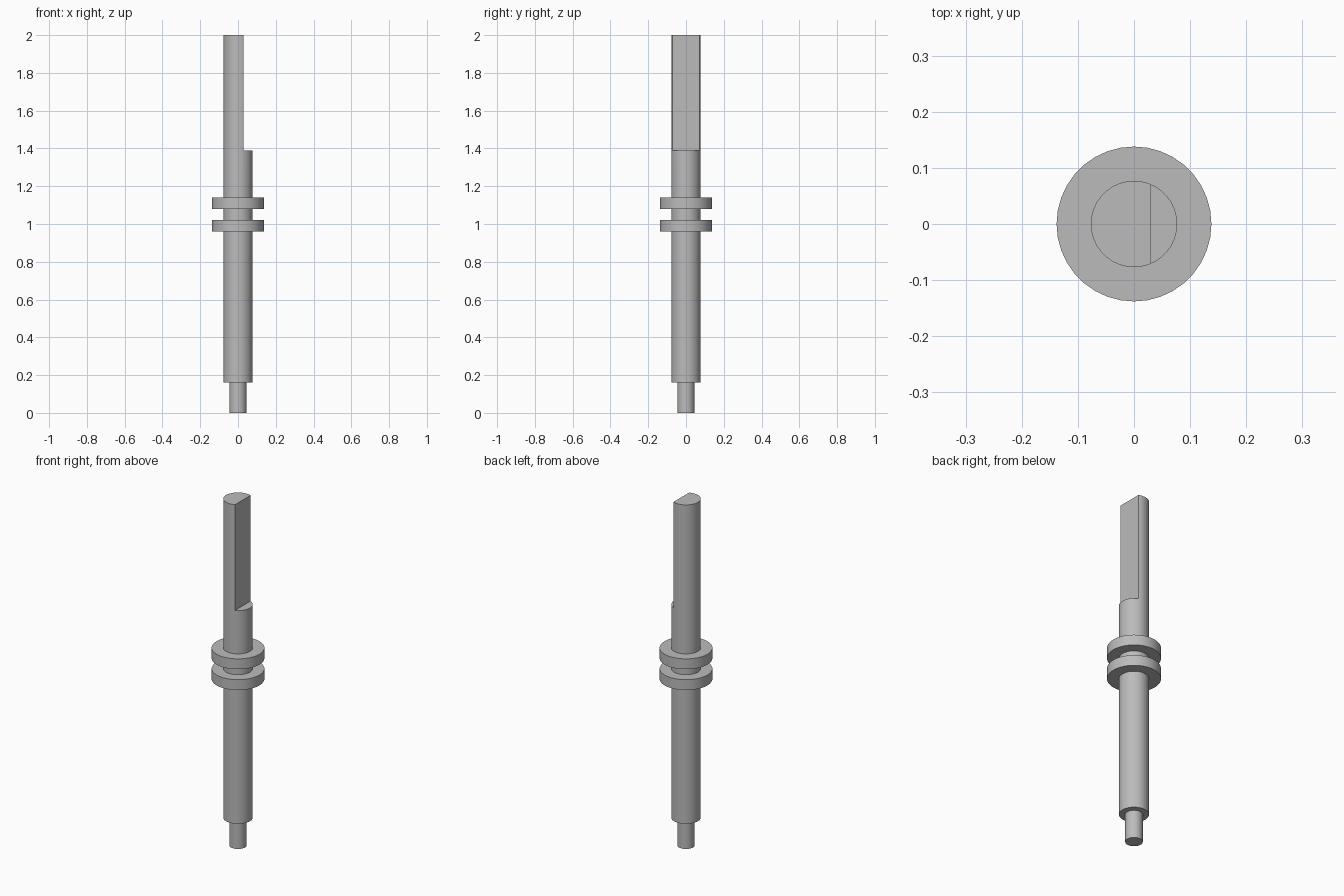
import bpy
import bmesh
import math
from mathutils import Matrix, Vector

cube = bpy.data.objects.get("Cube")
if cube:
    bpy.data.objects.remove(cube, do_unlink=True)

SEGMENTS = 36
SHAFT, FLANGE, PIN = 0.077, 0.138, 0.045
TOP, FLAT_BASE, FLAT_X = 2.0, 1.39, 0.03

steel = bpy.data.materials.new("grey_steel")
steel.use_nodes = True
colour = (0.5, 0.5, 0.5, 1)
steel.diffuse_color = colour
steel.node_tree.nodes["Principled BSDF"].inputs["Base Color"].default_value = colour


def make_object(name, bm):
    bmesh.ops.recalc_face_normals(bm, faces=bm.faces)
    mesh = bpy.data.meshes.new(name)
    bm.to_mesh(mesh)
    bm.free()
    mesh.materials.append(steel)
    obj = bpy.data.objects.new(name, mesh)
    bpy.context.collection.objects.link(obj)
    return obj


def lathe(name, profile):
    """Revolve (radius, height) points around z and cap both ends."""
    bm = bmesh.new()
    verts = [bm.verts.new((r, 0, z)) for r, z in profile]
    edges = [bm.edges.new(pair) for pair in zip(verts, verts[1:])]
    bmesh.ops.spin(bm, geom=verts + edges, axis=(0, 0, 1), cent=(0, 0, 0),
                   angle=math.tau, steps=SEGMENTS, use_merge=True)
    bmesh.ops.remove_doubles(bm, verts=bm.verts, dist=0.0001)
    bmesh.ops.holes_fill(bm, edges=[e for e in bm.edges if e.is_boundary], sides=0)
    return make_object(name, bm)


# Stepped shaft: narrow lower pin, main body and two collars
profile = [(PIN, 0), (PIN, 0.16), (SHAFT, 0.16)]
for low, high in ((0.96, 1.02), (1.08, 1.14)):
    profile += [(SHAFT, low), (FLANGE, low), (FLANGE, high), (SHAFT, high)]
profile.append((SHAFT, TOP))
shaft = lathe("collared_shaft", profile)

# Block that mills the flat on the upper end
bm = bmesh.new()
size = Vector((0.2, 0.4, TOP - FLAT_BASE + 0.1))
centre = Vector((FLAT_X + size.x / 2, 0, FLAT_BASE + size.z / 2))
bmesh.ops.create_cube(bm, size=1, matrix=Matrix.LocRotScale(centre, None, size))
cutter = make_object("flat_cutter", bm)
cutter.hide_render = True

milling = shaft.modifiers.new("milled_flat", 'BOOLEAN')
milling.operation = 'DIFFERENCE'
milling.solver = 'EXACT'
milling.object = cutter

# Apply the cut, then smooth the round sides
bpy.ops.object.select_all(action='DESELECT')
shaft.select_set(True)
bpy.context.view_layer.objects.active = shaft
bpy.ops.object.modifier_apply(modifier=milling.name)
bpy.data.objects.remove(cutter, do_unlink=True)
bpy.ops.object.shade_smooth_by_angle(angle=math.radians(30))
